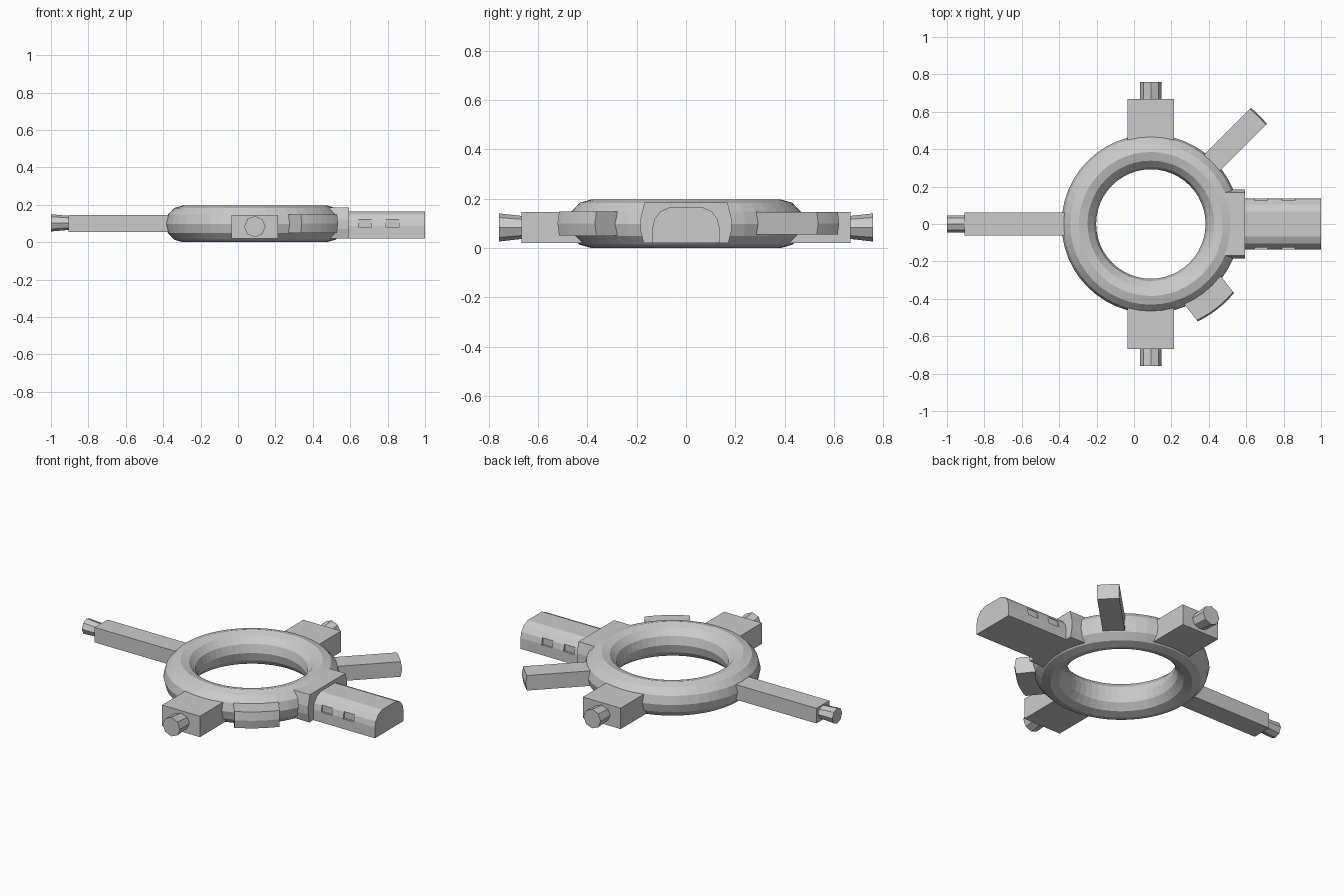
import bpy, bmesh
from math import sin, cos, pi, radians, asin
from mathutils import Matrix, Vector

if "Cube" in bpy.data.objects:
    bpy.data.objects.remove(bpy.data.objects["Cube"])

CX = 0.09                      # ring centre on x


def finish(name, bm, mat=Matrix()):
    bm.transform(mat)
    bmesh.ops.recalc_face_normals(bm, faces=bm.faces)
    me = bpy.data.meshes.new(name)
    bm.to_mesh(me)
    bm.free()
    ob = bpy.data.objects.new(name, me)
    bpy.context.collection.objects.link(ob)
    return ob


def loft(name, rings, mat=Matrix(), closed=False):
    """Skin a list of equal-length point loops, capping the ends if open."""
    bm = bmesh.new()
    vs = [[bm.verts.new(p) for p in r] for r in rings]
    n = len(vs[0])
    pairs = list(zip(vs, vs[1:])) + ([(vs[-1], vs[0])] if closed else [])
    for a, b in pairs:
        for i in range(n):
            j = (i + 1) % n
            bm.faces.new((a[i], a[j], b[j], b[i]))
    if not closed:
        bm.faces.new(vs[0])
        bm.faces.new(vs[-1])
    return finish(name, bm, mat)


def extrude_x(name, profile, x0, x1):
    return loft(name, [[(x, y, z) for y, z in profile] for x in (x0, x1)])


def spin(angle):
    return Matrix.Translation((CX, 0, 0)) @ Matrix.Rotation(radians(angle), 4, 'Z')


def box_arm(name, angle, r0, r1, w, z0, z1):
    prof = [(-w, z0), (w, z0), (w, z1), (-w, z1)]
    return loft(name, [[(r, y, z) for y, z in prof] for r in (r0, r1)], spin(angle))


def peg(name, angle, r0, r1, rad, z):
    # octagonal peg, slightly pinched in height at its base
    def ring(r, kz):
        return [(r, rad * cos(i * pi / 4), z + kz * rad * sin(i * pi / 4)) for i in range(8)]
    return loft(name, [ring(r0 - 0.02, 0.8), ring(r0, 0.82), ring(r1, 1)], spin(angle))


def curved_arm(name, angle, r0, r1, w, z0, z1):
    # straight arm whose end follows the ring's curve and bulges at mid height
    rings = []
    for z, r in ((z0, r1 - 0.008), ((z0 + z1) / 2, r1), (z1, r1 - 0.008)):
        a = asin(w / r)
        end = [(r * cos(a * t / 3), r * sin(a * t / 3), z) for t in range(-3, 4)]
        rings.append([(r0, -w, z)] + end + [(r0, w, z)])
    return loft(name, rings, spin(angle))


# main ring
rings = []
for i in range(48):
    m = spin(i * 7.5)
    rings.append([m @ Vector((0.385 + 0.0925 * cos(k * pi / 6), 0,
                              0.098 + 0.098 * sin(k * pi / 6))) for k in range(12)])
loft("main_ring", rings, closed=True)

# side blocks with pegs
for side, ang in (("back", 90), ("front", -90)):
    box_arm(side + "_block", ang, 0.40, 0.667, 0.125, 0.02, 0.145)
    peg(side + "_peg", ang, 0.667, 0.758, 0.057, 0.083)

# long left arm with peg
box_arm("long_arm", 180, 0.40, 0.995, 0.061, 0.055, 0.145)
peg("long_arm_peg", 180, 0.995, 1.09, 0.046, 0.103)

# diagonal arm and short stub
curved_arm("diagonal_arm", 45, 0.40, 0.82, 0.06, 0.055, 0.145)
curved_arm("short_stub", -52, 0.40, 0.578, 0.123, 0.05, 0.148)

# collar joining the module to the ring
half = [(0.172, 0.02), (0.184, 0.07), (0.184, 0.12), (0.168, 0.184)]
extrude_x("module_collar", half + [(-y, z) for y, z in reversed(half)], 0.46, 0.593)

# D-shaped module
half = [(0.135, 0.02), (0.135, 0.085), (0.127, 0.118), (0.104, 0.148), (0.066, 0.165)]
module = extrude_x("module", half + [(-y, z) for y, z in reversed(half)], 0.57, 1.0)

# shallow windows cut into the module's shoulders
bm = bmesh.new()
for x in (0.68, 0.825):
    for s in (-1, 1):
        bmesh.ops.create_cube(bm, size=1, matrix=Matrix.Translation((x, s * 0.14, 0.1))
                              @ Matrix.Diagonal((0.07, 0.034, 0.04, 1)))
cutter = finish("window_cutter", bm)
cutter.hide_render = True
cutter.hide_viewport = True
cut = module.modifiers.new("windows", 'BOOLEAN')
cut.operation = 'DIFFERENCE'
cut.solver = 'EXACT'
cut.object = cutter
